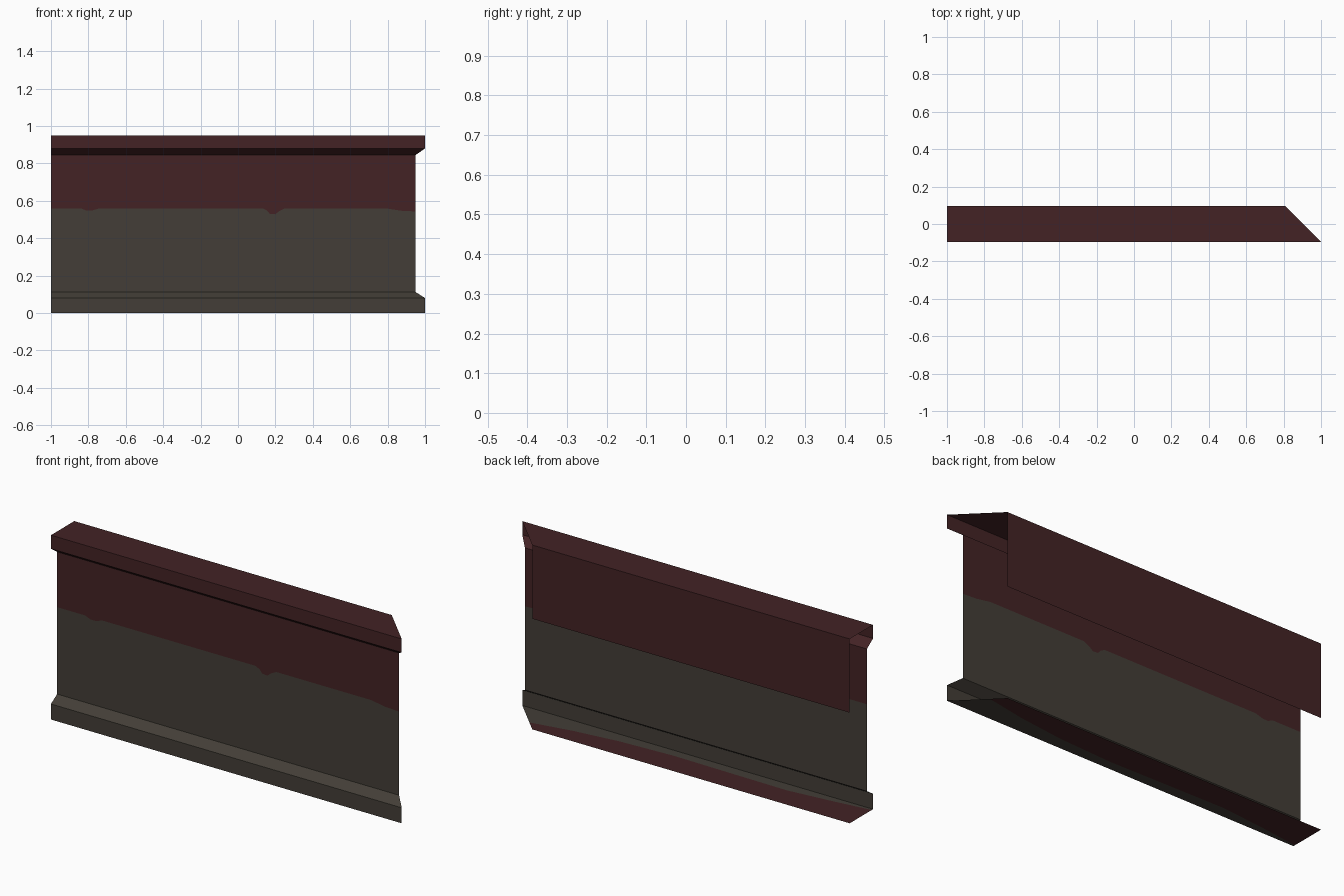
import bpy

if "Cube" in bpy.data.objects:
    bpy.data.objects.remove(bpy.data.objects["Cube"])

D = 0.095                      # half depth
WALL_Y = -0.045                # recessed wall plane


def material(name, rgb):
    m = bpy.data.materials.new(name)
    m.diffuse_color = (*rgb, 1)
    m.use_nodes = True
    m.node_tree.nodes["Principled BSDF"].inputs["Base Color"].default_value = m.diffuse_color
    return m


RED = material("dark red paint", (0.056, 0.0165, 0.018))
GREY = material("warm grey", (0.056, 0.048, 0.038))


def mitre(y):
    """Right end is cut at 45 degrees, left end is square."""
    return 0.905 - y


def make(name, verts, faces, mats, indices=None):
    me = bpy.data.meshes.new(name)
    me.from_pydata(verts, [], faces)
    for m in mats:
        me.materials.append(m)
    if indices:
        for p, i in zip(me.polygons, indices):
            p.material_index = i
    ob = bpy.data.objects.new(name, me)
    bpy.context.collection.objects.link(ob)
    return ob


def strip(name, profile, mat):
    """Open sheet: a (y, z) profile swept along x, listed top to bottom on the front."""
    verts, faces = [], []
    for y, z in profile:
        verts += [(-1, y, z), (mitre(y), y, z)]
    for i in range(len(profile) - 1):
        a = 2 * i
        faces.append((a, a + 2, a + 3, a + 1))
    return make(name, verts, faces, [mat])


def two_tone(name, low, line, high, mats):
    """Sheet split along a painted line: three matching rows of points."""
    n = len(line)
    faces, idx = [], []
    for row in range(2):
        for i in range(n - 1):
            a = row * n + i
            faces.append((a, a + 1, a + n + 1, a + n))
            idx.append(row)
    return make(name, low + line + high, faces, mats, idx)


# Top cap: back plate, top, front fascia and sloped underside
strip("cap_rail", [(D, 0.57), (D, 0.95), (-D, 0.95), (-D, 0.88), (WALL_Y, 0.845)], RED)

# Base board: slope and front face
strip("base_board", [(WALL_Y, 0.112), (-D, 0.08), (-D, 0)], GREY)

# Wall with paint dripping over the grey
drips = [(-1, .56), (-.84, .56), (-.81, .547), (-.78, .548), (-.74, .56), (.13, .56),
         (.155, .548), (.17, .53), (.2, .528), (.22, .545), (.25, .56), (.79, .56),
         (.87, .547), (mitre(WALL_Y), .543)]
two_tone("wall",
         [(x, WALL_Y, 0.112) for x, z in drips],
         [(x, WALL_Y, z) for x, z in drips],
         [(x, WALL_Y, 0.845) for x, z in drips], [GREY, RED])

# Underside: grey towards the front, red towards the back
edge = [(-1, -.085), (-.8, -.06), (-.55, -.035), (-.2, -.04), (.1, -.045), (.4, -.03),
        (.65, 0), (mitre(.04), .04)]
two_tone("underside",
         [(x if i < len(edge) - 1 else mitre(D), D, 0) if x < .81 or i == len(edge) - 1
          else (.8, D, 0) for i, (x, y) in enumerate(edge)],
         [(x, y, 0) for x, y in edge],
         [(x if i < len(edge) - 1 else 1.0, -D, 0) for i, (x, y) in enumerate(edge)],
         [RED, GREY])
